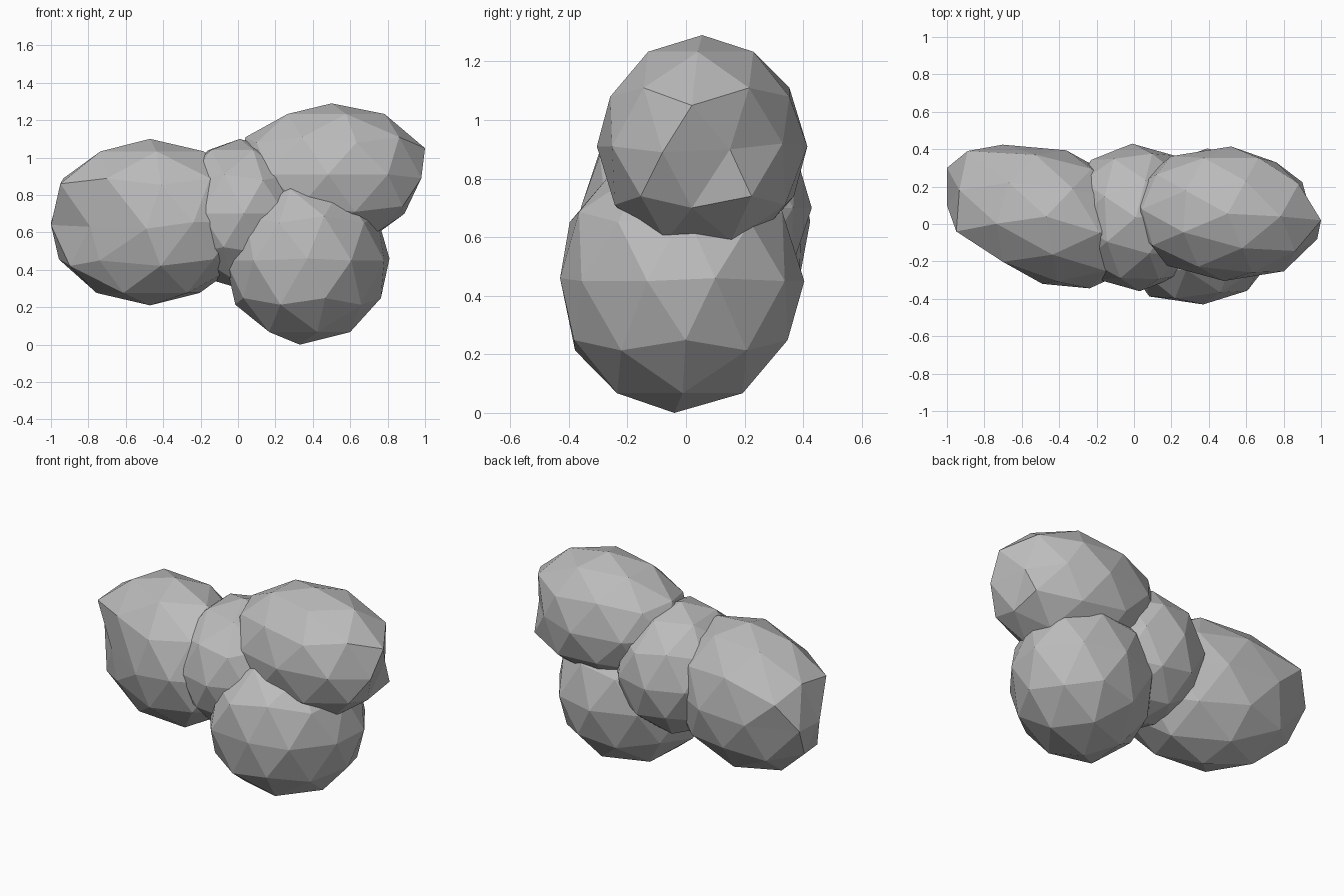
import bpy
import bmesh
from math import radians
from mathutils import Matrix, Vector

default_cube = bpy.data.objects.get("Cube")
if default_cube:
    bpy.data.objects.remove(default_cube, do_unlink=True)

# Single stone grey material
stone = bpy.data.materials.new("stone_grey")
stone.use_nodes = True
grey = (0.5, 0.5, 0.5, 1.0)
stone.diffuse_color = grey
shader = stone.node_tree.nodes["Principled BSDF"]
shader.inputs["Base Color"].default_value = grey
shader.inputs["Roughness"].default_value = 0.9


def make_rock(name, centre, radii, yaw, corners=()):
    """Faceted ellipsoid; each corner pulls its nearest vertex into place."""
    bm = bmesh.new()
    bmesh.ops.create_icosphere(bm, subdivisions=2, radius=1.0)
    placement = (Matrix.Translation(centre)
                 @ Matrix.Rotation(radians(yaw), 4, "Z")
                 @ Matrix.Diagonal((*radii, 1.0)))
    bmesh.ops.transform(bm, matrix=placement, verts=bm.verts)
    for corner in map(Vector, corners):
        nearest = min(bm.verts, key=lambda v: (v.co - corner).length)
        nearest.co = corner
    bmesh.ops.recalc_face_normals(bm, faces=bm.faces)
    mesh = bpy.data.meshes.new(name)
    bm.to_mesh(mesh)
    bm.free()
    mesh.materials.append(stone)
    rock = bpy.data.objects.new(name, mesh)
    bpy.context.collection.objects.link(rock)
    return rock


# Long rock on the right side, turned slightly about the vertical
make_rock("right_rock", (-0.47, 0.04, 0.655), (0.57, 0.37, 0.445), -17,
          [(-1.0, 0.3, 0.65), (-1.0, 0.1, 0.64),
           (-0.95, -0.04, 0.86), (-0.89, 0.39, 0.82),
           (-0.79, -0.13, 0.63), (-0.49, -0.32, 0.62),
           (-0.74, -0.15, 0.45)])

# Small rock wedged in the middle
make_rock("middle_rock", (0.01, 0.035, 0.7), (0.38, 0.395, 0.4), 3)

# Raised rock on the left side, with a pointed outer end
make_rock("upper_left_rock", (0.5, 0.055, 0.91), (0.54, 0.36, 0.38), -3,
          [(1.0, 0.02, 1.05), (0.98, -0.08, 0.89), (0.92, 0.15, 0.9),
           (0.89, 0.02, 0.7), (0.76, 0.33, 0.92)])

# Lowest rock, resting on its bottom point
make_rock("lower_left_rock", (0.365, -0.025, 0.45), (0.465, 0.41, 0.45), 36,
          [(0.33, -0.04, 0.0), (0.37, -0.43, 0.46), (0.81, 0.1, 0.46)])
